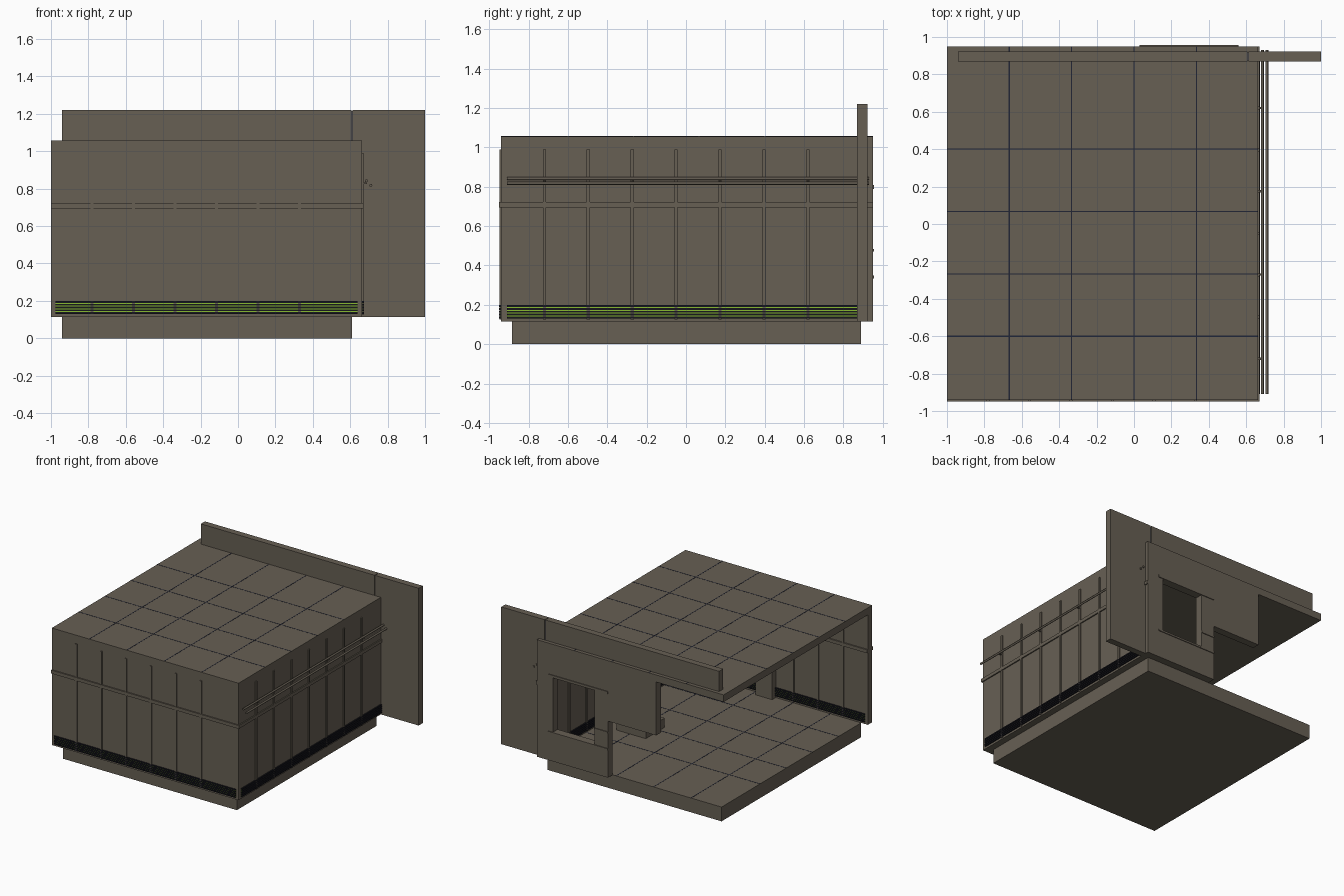
import bpy, bmesh, math
from mathutils import Vector

if "Cube" in bpy.data.objects:
    bpy.data.objects.remove(bpy.data.objects["Cube"])


def mat(name, c):
    m = bpy.data.materials.new(name)
    m.diffuse_color = (*c, 1)
    m.use_nodes = True
    m.node_tree.nodes["Principled BSDF"].inputs["Base Color"].default_value = m.diffuse_color
    return m


TAUPE = mat("taupe_wall", (0.135, 0.115, 0.088))
DARK = mat("dark_slat", (0.008, 0.008, 0.012))
NAVY = mat("navy_joint", (0.015, 0.018, 0.035))
LIME = mat("lime_glow", (0.25, 0.50, 0.03))


def boxes(name, items, m):
    """One object from boxes given as (x0, x1, y0, y1, z0, z1)."""
    bm = bmesh.new()
    for x0, x1, y0, y1, z0, z1 in items:
        r = bmesh.ops.create_cube(bm, size=1)
        for v in r["verts"]:
            v.co = Vector(((x0 + x1) / 2 + v.co.x * (x1 - x0),
                           (y0 + y1) / 2 + v.co.y * (y1 - y0),
                           (z0 + z1) / 2 + v.co.z * (z1 - z0)))
    me = bpy.data.meshes.new(name)
    bm.to_mesh(me)
    bm.free()
    me.materials.append(m)
    ob = bpy.data.objects.new(name, me)
    bpy.context.collection.objects.link(ob)
    return ob


F, T, R = 0.115, 1.0, 1.057        # floor top, ceiling underside, roof top

# slabs and solid walls
boxes("floor_slab", [(-.94, .61, -.885, .89, 0, F)], TAUPE)
boxes("roof_slab", [(-1, .663, -.94, .95, T, R)], TAUPE)
boxes("front_wall", [(-1, .663, -.94, -.885, F, T)], TAUPE)
boxes("right_wall", [(.61, .663, -.885, .95, F, T)], TAUPE)

# back wall with window opening, and bulkhead beside it
boxes("back_wall", [(.52, .61, .89, .95, F, T), (.03, .15, .89, .95, F, T),
                    (.15, .52, .89, .95, F, .35), (.15, .52, .89, .95, .79, T),
                    (-.40, .03, .89, .95, .57, T)], TAUPE)
boxes("window_ledges", [(.03, .56, .95, .956, .79, .81), (.03, .56, .95, .956, .335, .35),
                        (.03, .15, .95, .956, .47, .485)], TAUPE)

# sign-like header and tall side panel
boxes("header_board", [(-.94, .607, .87, .922, R, 1.22)], TAUPE)
boxes("header_joint", [(.607, .613, .875, .917, R, 1.215)], NAVY)
boxes("side_panel", [(.613, 1, .87, .922, F, 1.22)], TAUPE)

# interior pilaster and low block
boxes("pilaster", [(-.18, -.03, -.885, -.84, F, T)], TAUPE)
boxes("low_block", [(.19, .45, 0, .24, F, .19)], TAUPE)

# joint lines on roof and floor
lines_x = [-2 / 3, -1 / 3, 0, 1 / 3]
lines_y = [.4, .066, -.267, -.6]
for name, x0, x1, y0, y1, z in (("roof_joints", -1, .663, -.94, .95, R),
                                ("floor_joints", -.94, .61, -.885, .89, F)):
    boxes(name, [(x - .003, x + .003, y0, y1, z - .002, z + .001) for x in lines_x]
          + [(x0, x1, y - .003, y + .003, z - .002, z + .001) for y in lines_y], NAVY)

# battens on both faces of the walls
xs = [-.78 + .2217 * i for i in range(6)]
ys = [-.72 + .2233 * i for i in range(7)]
boxes("front_battens", [(x - .008, x + .008, -.948, -.877, .125, .99) for x in xs], TAUPE)
boxes("right_battens", [(.602, .671, y - .008, y + .008, .125, .99) for y in ys], TAUPE)

# waist rails
boxes("front_rail", [(-1, .672, -.95, -.94, .695, .722), (-1, .61, -.885, -.875, .695, .722)], TAUPE)
boxes("right_rail", [(.663, .672, -.94, .95, .695, .722), (.60, .61, -.875, .89, .695, .722)], TAUPE)

# base grilles: lime strip behind dark slats, outside and inside
slats = [.131 + .0145 * i for i in range(5)]
spots = (("front_outer", -.975, .64, -.95, -.94, 0), ("front_inner", -.975, .60, -.885, -.875, 1),
         ("right_outer", .663, .673, -.91, .87, 2), ("right_inner", .60, .61, -.87, .87, 3))
for name, x0, x1, y0, y1, k in spots:
    boxes(name + "_slats", [(x0, x1, y0, y1, z, z + .0095) for z in slats], DARK)
    g = [x0, x1, y0, y1]
    g[[2, 3, 1, 0][k]] += [.007, -.007, -.007, .007][k]
    boxes(name + "_glow", [(*g, .133, .196)], LIME)

# pipes along the right wall, with brackets
for i, (x, z) in enumerate(((.686, .842), (.710, .818))):
    bpy.ops.mesh.primitive_cylinder_add(vertices=12, radius=.008, depth=1.84,
                                        location=(x, .01, z), rotation=(math.pi / 2, 0, 0))
    ob = bpy.context.object
    ob.name = f"wall_pipe_{i + 1}"
    ob.data.materials.append(TAUPE)
    bpy.ops.object.shade_smooth_by_angle()
boxes("pipe_brackets", [(.663, .69, y - .006, y + .006, .825, .832)
                        for y in (-.72, -.27, .175, .62)], TAUPE)
